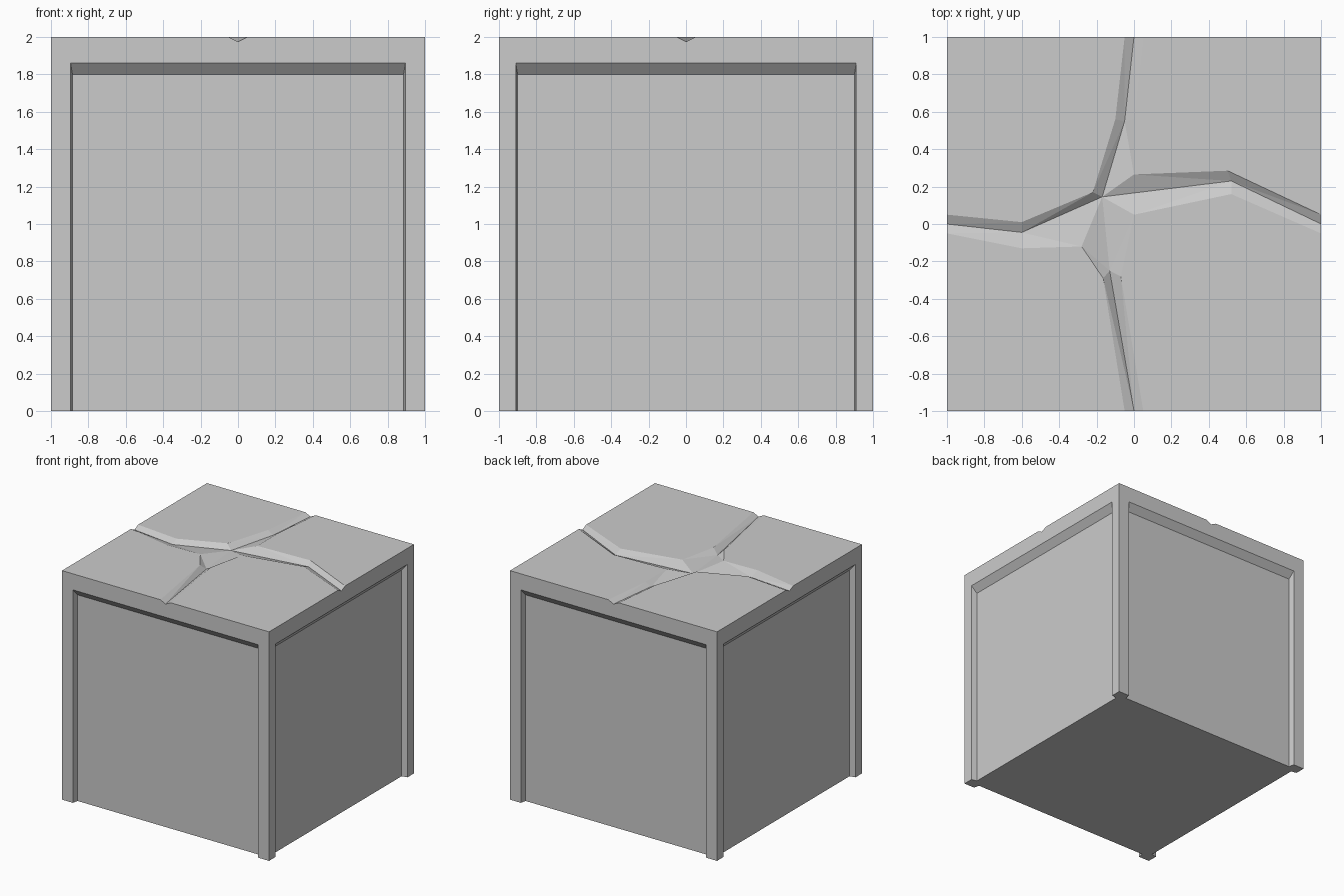
import bpy, bmesh

if "Cube" in bpy.data.objects:
    bpy.data.objects.remove(bpy.data.objects["Cube"])

bm = bmesh.new()
cache = {}


def face(points):
    """Add a face, sharing vertices at equal positions."""
    vs = []
    for p in points:
        key = tuple(round(c, 4) + 0.0 for c in p)
        if key not in cache:
            cache[key] = bm.verts.new(key)
        vs.append(cache[key])
    return bm.faces.new(vs)


def turn(p, k):
    x, y, z = p
    for _ in range(k):
        x, y = -y, x
    return (x, y, z)


# Four sides: framed face with a recessed panel that is open at the floor
DEPTH, NOTCH = 0.05, 0.025
base = []
for k in range(4):
    w = 0.895 if k % 2 == 0 else 0.91
    wi = w - 0.01

    def at(u, z, d=0.0):
        return turn((u, -1 + d, z), k)

    outer = [at(-w, 0), at(-w, 1.86), at(w, 1.86), at(w, 0)]
    inner = [at(-wi, 0, DEPTH), at(-wi, 1.80, DEPTH),
             at(wi, 1.80, DEPTH), at(wi, 0, DEPTH)]
    face([at(-1, 0)] + outer + [at(1, 0), at(1, 2), at(0.05, 2),
         at(0, 2 - NOTCH), at(-0.05, 2), at(-1, 2)])
    for i in range(3):
        face([outer[i], outer[i + 1], inner[i + 1], inner[i]])
    face(inner)
    base += [at(-1, 0), outer[0], inner[0], inner[3], outer[3]]

# Underside with the four corner posts
face(base)

# Cracked top: flat slabs, each outlined from one crack arm to the next
slabs = [
    ((-1, 1), "W", [(-1, .05), (-.6, .01), (-.22, .17), (-.1, .56), (-.05, 1)], "N"),
    ((1, 1), "N", [(.05, 1), (0, .56), (0, .265), (.5, .285), (1, .05)], "E"),
    ((1, -1), "E", [(1, -.05), (.52, .16), (0, .05), (-.07, -.28), (.05, -1)], "S"),
    ((-1, -1), "S", [(-.05, -1), (-.165, -.29), (-.28, -.12), (-.6, -.13), (-1, -.05)], "W"),
]
# Crack floor lines, from the edge to the shared crossing
cross = (-.17, .145, 1.96)
arms = {
    "W": [(-1, 0, 2 - NOTCH), (-.6, -.045, 1.97), cross],
    "N": [(0, 1, 2 - NOTCH), (-.05, .55, 1.97), cross],
    "E": [(1, 0, 2 - NOTCH), (.52, .23, 1.97), cross],
    "S": [(0, -1, 2 - NOTCH), (-.13, -.25, 1.96), cross],
}
walls = []
for corner, first, rim, last in slabs:
    rim = [(x, y, 2) for x, y in rim]
    face([(*corner, 2)] + rim)
    for edge, arm in ((rim[:3], arms[first]), (rim[:1:-1], arms[last])):
        for i in range(2):
            pts = [edge[i], edge[i + 1], arm[i + 1], arm[i]]
            walls.append(face(pts))

bmesh.ops.triangulate(bm, faces=walls)
bmesh.ops.recalc_face_normals(bm, faces=bm.faces[:])
mesh = bpy.data.meshes.new("cracked_stone_block")
bm.to_mesh(mesh)
bm.free()
block = bpy.data.objects.new("cracked_stone_block", mesh)
bpy.context.collection.objects.link(block)
